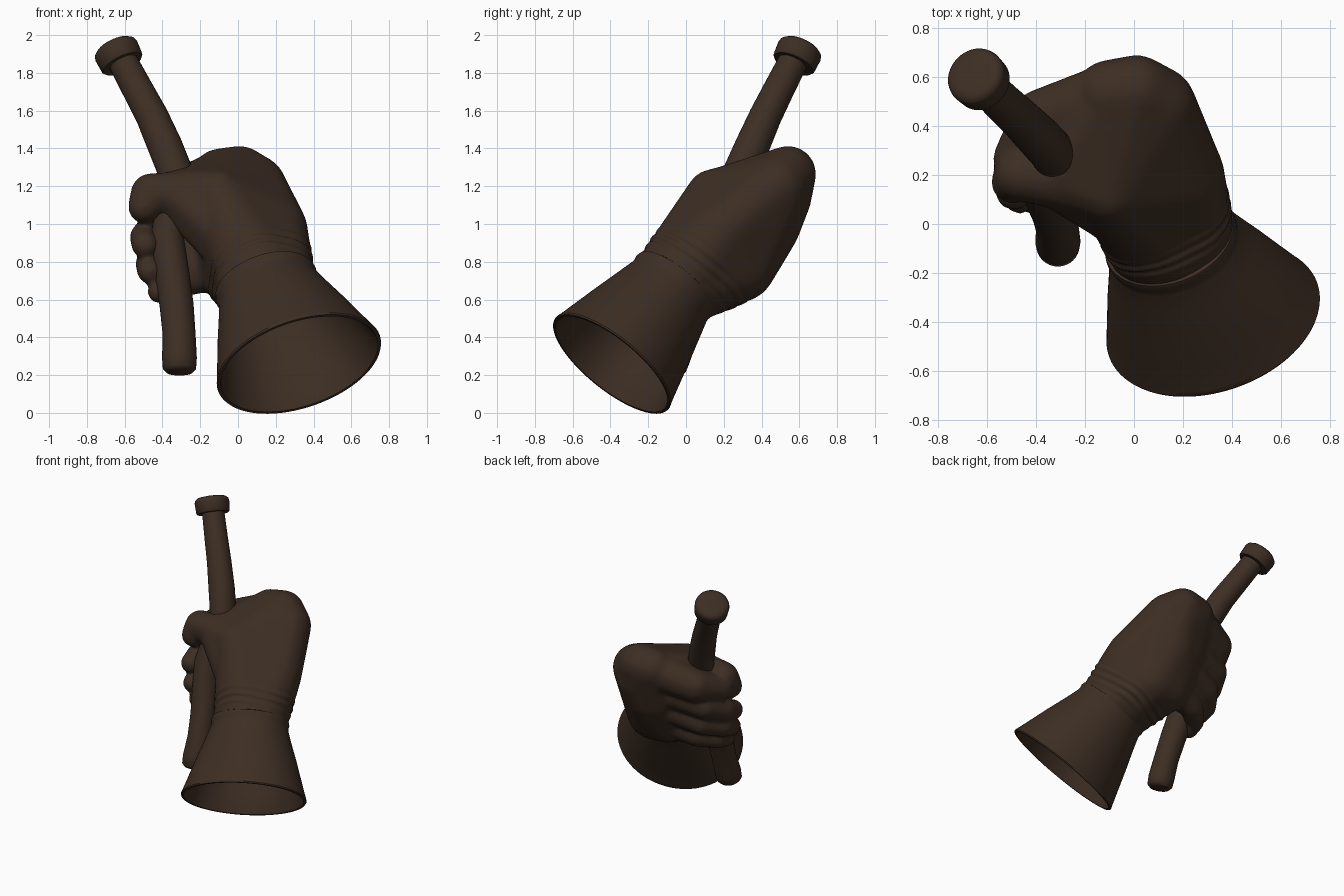
import bpy, bmesh, math
from mathutils import Vector as V

if "Cube" in bpy.data.objects:
    bpy.data.objects.remove(bpy.data.objects["Cube"])

leather = bpy.data.materials.new("dark brown leather")
leather.diffuse_color = (0.046, 0.027, 0.017, 1)
leather.use_nodes = True
leather.node_tree.nodes["Principled BSDF"].inputs["Base Color"].default_value = leather.diffuse_color


def ring(c, n, a, b, seg=64):
    # ellipse of points around c, facing n, long axis closest to x
    n = V(n).normalized()
    u = (V((1, 0, 0)) - n * n.x).normalized()
    v = n.cross(u)
    return [V(c) + u * a * math.cos(t) + v * b * math.sin(t)
            for t in (2 * math.pi * i / seg for i in range(seg))]


def loft(bm, rings):
    rows = [[bm.verts.new(p) for p in r] for r in rings]
    for r, s in zip(rows, rows[1:]):
        for i in range(len(r)):
            j = (i + 1) % len(r)
            bm.faces.new((r[i], r[j], s[j], s[i]))
    bm.faces.new(rows[0][::-1])
    bm.faces.new(rows[-1])


def make(name, bm, angle=40):
    bmesh.ops.recalc_face_normals(bm, faces=bm.faces[:])
    me = bpy.data.meshes.new(name)
    bm.to_mesh(me)
    bm.free()
    ob = bpy.data.objects.new(name, me)
    bpy.context.collection.objects.link(ob)
    me.materials.append(leather)
    bpy.ops.object.select_all(action='DESELECT')
    ob.select_set(True)
    bpy.context.view_layer.objects.active = ob
    bpy.ops.object.shade_smooth_by_angle(angle=math.radians(angle))
    return ob


def hull(bm, balls, extra=()):
    # convex skin over a set of balls
    tmp = bmesh.new()
    for x, y, z, r in balls:
        res = bmesh.ops.create_icosphere(tmp, subdivisions=3, radius=r)
        bmesh.ops.translate(tmp, verts=res['verts'], vec=(x, y, z))
    pts = [v.co.copy() for v in tmp.verts] + list(extra)
    tmp.free()
    verts = [bm.verts.new(p) for p in pts]
    res = bmesh.ops.convex_hull(bm, input=verts)
    junk = {g for g in res['geom_interior'] + res['geom_unused']
            if isinstance(g, bmesh.types.BMVert)}
    bmesh.ops.delete(bm, geom=list(junk), context='VERTS')


WRIST = V((0.15, -0.065, 0.67))
MOUTH = V((0.325, -0.395, 0.258))
AXIS = V((0.3, -0.6, -0.74)).normalized()

# flared cuff with rolled lip and hollow inside
bm = bmesh.new()
prof = [(-.05, .262, .238), (-.04, .275, .25), (0, .28, .255), (.04, .275, .25), (.08, .278, .253),
        (.25, .310, .278), (.5, .362, .315), (.75, .410, .35), (.95, .449, .378),
        (.985, .456, .385), (1.0, .452, .382), (1.0, .436, .367), (.97, .428, .358),
        (.75, .388, .33), (.5, .340, .295), (.25, .288, .258), (.12, .262, .24)]
loft(bm, [ring(WRIST.lerp(MOUTH, t), AXIS, a, b, 96) for t, a, b in prof])
make("cuff", bm)

# gloved fist: palm, fingers and thumb fused together
bm = bmesh.new()
wrist_ring = ring(WRIST + AXIS * .03, AXIS, .262, .238)
hull(bm, [(.01, .54, 1.265, .15), (.09, .48, 1.2, .165), (.07, .28, .78, .195), (.2, .2, .97, .17),
          (.02, .43, 1.0, .18), (-.1, .14, 1.14, .145), (-.1, .53, 1.26, .14),
          (.04, .5, 1.14, .165), (-.07, .42, 1.0, .165), (-.05, .29, .77, .175)], wrist_ring)
# web between thumb and index, ball of the thumb, fill behind the fingers
hull(bm, [(-.1, .14, 1.15, .14), (-.3, .2, 1.17, .12), (-.1, .52, 1.26, .13), (-.33, .41, 1.18, .1)])
hull(bm, [(-.1, .14, 1.12, .14), (-.31, .18, 1.15, .12), (-.32, .16, 1.06, .07),
          (.02, .0, .86, .14), (.0, .0, .75, .09)])
hull(bm, [(-.05, .38, 1.1, .14), (-.03, .3, .8, .14), (-.33, .35, 1.1, .1), (-.29, .27, .76, .08)])
digits = [
    [(-.08, .53, 1.25, .135), (-.38, .43, 1.16, .12), (-.49, .27, 1.11, .085)],   # index
    [(-.06, .47, 1.10, .125), (-.42, .37, .99, .095), (-.495, .24, .93, .08), (-.49, .13, .89, .075)],
    [(-.05, .41, .95, .125), (-.37, .34, .84, .09), (-.47, .22, .79, .075), (-.465, .11, .75, .07)],
    [(-.04, .32, .80, .135), (-.29, .28, .70, .085), (-.40, .19, .66, .065), (-.42, .1, .64, .06)],
    [(-.12, .14, 1.12, .14), (-.3, .18, 1.16, .12), (-.46, .2, 1.16, .11), (-.495, .17, 1.09, .088)],  # thumb
]
for d in digits:
    for p, q in zip(d, d[1:]):
        hull(bm, [p, q])
fist = make("gloved_fist", bm)
m = fist.modifiers.new("fuse", 'REMESH')
m.mode = 'VOXEL'
m.voxel_size = 0.014
m = fist.modifiers.new("soften", 'SMOOTH')
m.factor = 0.5
m.iterations = 14
dg = bpy.context.evaluated_depsgraph_get()
me = bpy.data.meshes.new_from_object(fist.evaluated_get(dg))
fist.modifiers.clear()
fist.data = me
# leather folds round the wrist
moves = []
for v in me.vertices:
    d = (WRIST - v.co).dot(AXIS)
    if .04 < d < .22:
        fade = math.sin(math.pi * (d - .04) / .18)
        wob = .4 * math.sin(9 * v.co.x + 4 * v.co.z)
        moves.append((v, v.normal * fade * .006 * math.sin(2 * math.pi * (d / .055 + wob))))
for v, o in moves:
    v.co += o
me.shade_smooth()
if not me.materials:
    me.materials.append(leather)

# bent rod held in the fist
path = [V(p) for p in [(-.31, -.092, .215), (-.31, -.088, .235), (-.31, -.07, .29), (-.312, -.02, .42),
                       (-.325, .04, .57), (-.35, .10, .74), (-.375, .16, .92), (-.35, .22, 1.08),
                       (-.325, .285, 1.26), (-.385, .35, 1.41), (-.455, .42, 1.57),
                       (-.53, .49, 1.71), (-.615, .572, 1.87)]]
rad = [.07, .088, .092, .087, .09, .092, .09, .085, .095, .092, .086, .082, .078]
bm = bmesh.new()
rings = []
for i, c in enumerate(path):
    n = path[min(i + 1, len(path) - 1)] - path[max(i - 1, 0)]
    if i < 2:
        n = V((0, .25, 1))
    rings.append(ring(c, n, rad[i], rad[i], 32))
loft(bm, rings)
make("rod", bm, 50)

# round cap on the top end
bm = bmesh.new()
d = V((-.4, .38, .83)).normalized()
c = V((-.635, .592, 1.897))
loft(bm, [ring(c + d * h, d, r, r, 48) for h, r in
          [(-.06, .085), (-.06, .11), (-.05, .118), (.02, .122), (.037, .118), (.052, .1), (.057, .07)]])
make("rod_cap", bm, 50)
